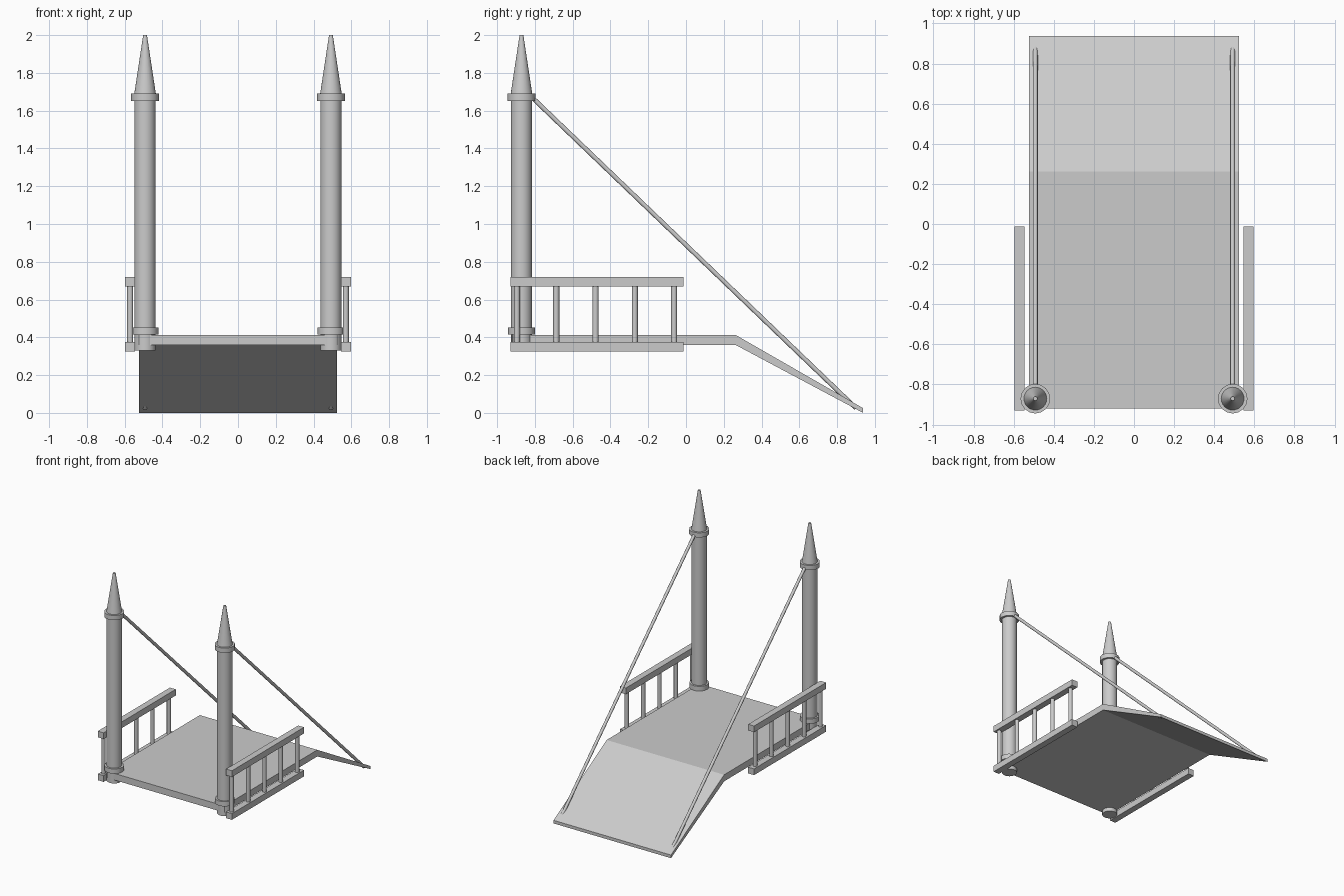
import bpy, bmesh
from mathutils import Vector

if "Cube" in bpy.data.objects:
    bpy.data.objects.remove(bpy.data.objects["Cube"])


def add_object(name, bm, smooth=False):
    bmesh.ops.recalc_face_normals(bm, faces=bm.faces)
    mesh = bpy.data.meshes.new(name)
    bm.to_mesh(mesh)
    bm.free()
    obj = bpy.data.objects.new(name, mesh)
    bpy.context.collection.objects.link(obj)
    if smooth:
        bpy.ops.object.select_all(action='DESELECT')
        obj.select_set(True)
        bpy.context.view_layer.objects.active = obj
        bpy.ops.object.shade_smooth_by_angle(angle=0.7)
    return obj


def rod(name, a, b, r1, r2=None, sides=16):
    """Cylinder or cone running from point a to point b."""
    a, b = Vector(a), Vector(b)
    bm = bmesh.new()
    bmesh.ops.create_cone(bm, cap_ends=True, segments=sides, radius1=r1,
                          radius2=r1 if r2 is None else r2, depth=(b - a).length)
    rot = (b - a).to_track_quat('Z', 'Y').to_matrix()
    bmesh.ops.rotate(bm, verts=bm.verts, matrix=rot)
    bmesh.ops.translate(bm, verts=bm.verts, vec=(a + b) / 2)
    return add_object(name, bm, True)


def box(name, lo, hi):
    lo, hi = Vector(lo), Vector(hi)
    bm = bmesh.new()
    bmesh.ops.create_cube(bm, size=1)
    bmesh.ops.scale(bm, verts=bm.verts, vec=hi - lo)
    bmesh.ops.translate(bm, verts=bm.verts, vec=(lo + hi) / 2)
    return add_object(name, bm)


# Deck with sloping ramp, extruded from its side profile
profile = [(-0.92, 0.36), (0.262, 0.36), (0.938, 0.0), (0.938, 0.025),
           (0.262, 0.413), (-0.92, 0.413)]
bm = bmesh.new()
face = bm.faces.new([bm.verts.new((-0.523, y, z)) for y, z in profile])
ext = bmesh.ops.extrude_face_region(bm, geom=[face], use_keep_orig=True)
moved = [g for g in ext['geom'] if isinstance(g, bmesh.types.BMVert)]
bmesh.ops.translate(bm, verts=moved, vec=(1.046, 0, 0))
add_object("deck_and_ramp", bm)

TY = -0.871
for side, s in (("left", -1), ("right", 1)):
    # Tower: shaft, two collars and a pointed roof
    x = s * 0.492
    rod(f"tower_shaft_{side}", (x, TY, 0.33), (x, TY, 1.69), 0.056, sides=24)
    rod(f"tower_base_collar_{side}", (x, TY, 0.415), (x, TY, 0.453), 0.071)
    rod(f"tower_top_collar_{side}", (x, TY, 1.652), (x, TY, 1.69), 0.074)
    rod(f"tower_spire_{side}", (x, TY, 1.69), (x, TY, 2.0), 0.057, 0.01, sides=24)

    # Stay cable from tower top to ramp foot
    rod(f"cable_{side}", (x, -0.82, 1.675), (x, 0.9, 0.025), 0.012, sides=12)

    # Railing: two rails and round balusters
    xs = sorted((s * 0.545, s * 0.597))
    for part, z in (("bottom", 0.325), ("top", 0.67)):
        box(f"{part}_rail_{side}", (xs[0], -0.93, z), (xs[1], -0.013, z + 0.05))
    for i in range(5):
        y = -0.895 + 0.208 * i
        rod(f"baluster_{side}_{i + 1}", (s * 0.571, y, 0.37),
            (s * 0.571, y, 0.675), 0.016, sides=12)
